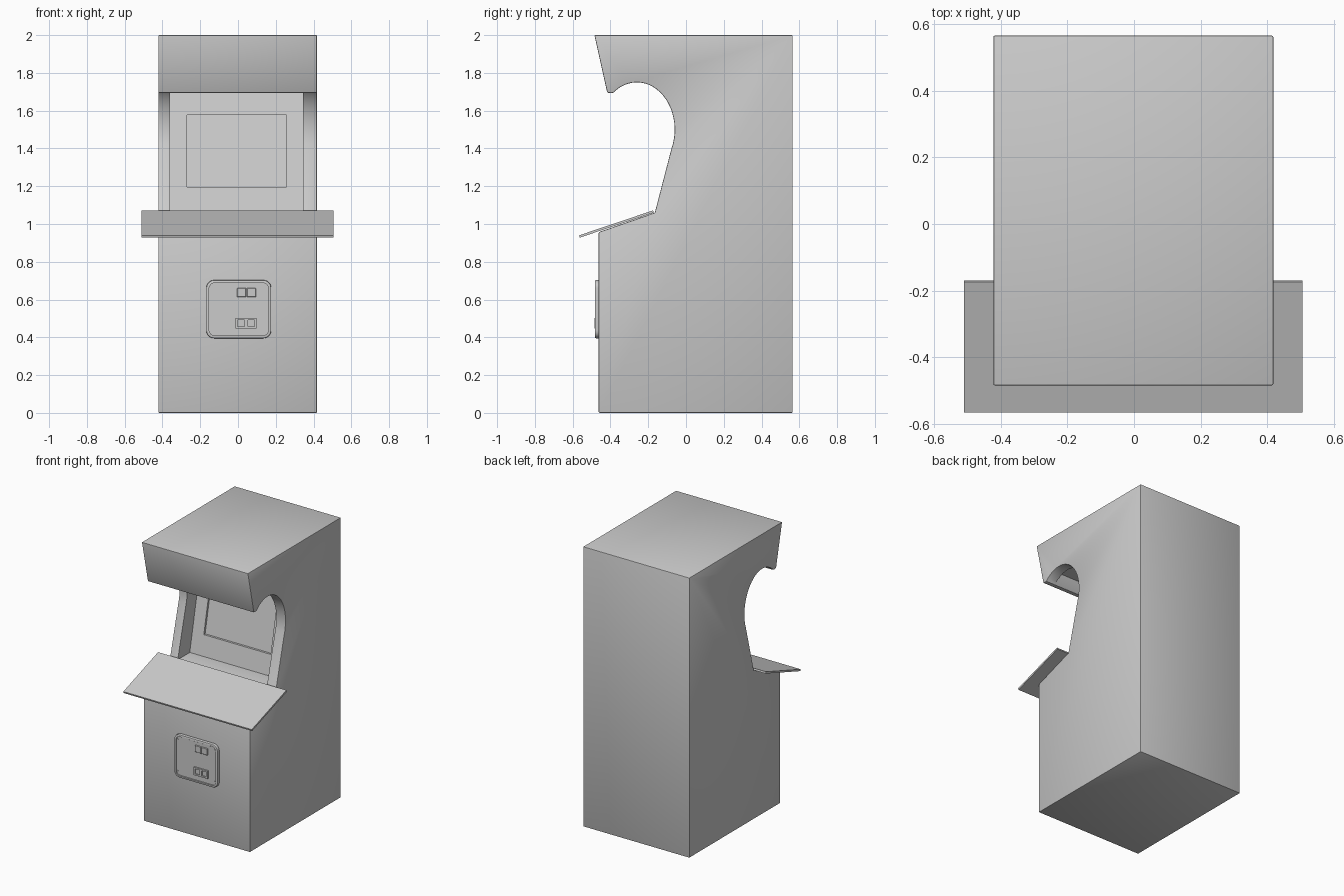
import bpy, bmesh, math
from mathutils import Vector

if "Cube" in bpy.data.objects:
    bpy.data.objects.remove(bpy.data.objects["Cube"])


def prism(name, points, a, b, axis):
    """Extrude a 2D outline from a to b: axis 'x' takes (y,z), axis 'y' takes (x,z)."""
    def place(p, t):
        return (t, p[0], p[1]) if axis == 'x' else (p[0], t, p[1])
    bm = bmesh.new()
    face = bm.faces.new([bm.verts.new(place(p, a)) for p in points])
    res = bmesh.ops.extrude_face_region(bm, geom=[face])
    move = Vector((b - a, 0, 0)) if axis == 'x' else Vector((0, b - a, 0))
    bmesh.ops.translate(bm, vec=move, verts=[g for g in res['geom'] if isinstance(g, bmesh.types.BMVert)])
    bmesh.ops.recalc_face_normals(bm, faces=bm.faces)
    me = bpy.data.meshes.new(name)
    bm.to_mesh(me)
    bm.free()
    ob = bpy.data.objects.new(name, me)
    bpy.context.collection.objects.link(ob)
    return ob


def activate(ob):
    bpy.ops.object.select_all(action='DESELECT')
    ob.select_set(True)
    bpy.context.view_layer.objects.active = ob


def apply_mod(ob, kind, **settings):
    m = ob.modifiers.new(kind, kind)
    for k, v in settings.items():
        setattr(m, k, v)
    activate(ob)
    bpy.ops.object.modifier_apply(modifier=m.name)


def cut(ob, cutter):
    cutter.hide_render = True
    apply_mod(ob, 'BOOLEAN', operation='DIFFERENCE', solver='EXACT', object=cutter)
    bpy.data.objects.remove(cutter)


def bevel(ob, width, segments=2):
    apply_mod(ob, 'BEVEL', width=width, segments=segments, limit_method='ANGLE',
              angle_limit=math.radians(50))


def smooth(ob):
    activate(ob)
    bpy.ops.object.shade_smooth_by_angle(angle=math.radians(30))


def rounded(x0, x1, z0, z1, r, n=6):
    pts = []
    for i, (cx, cz) in enumerate([(x1 - r, z1 - r), (x0 + r, z1 - r), (x0 + r, z0 + r), (x1 - r, z0 + r)]):
        for k in range(n + 1):
            t = math.radians(90 * (i + k / n))
            pts.append((cx + r * math.cos(t), cz + r * math.sin(t)))
    return pts


def rect(x0, x1, z0, z1):
    return [(x0, z0), (x1, z0), (x1, z1), (x0, z1)]


# Cabinet silhouette with the rounded opening for the screen
arc = []
for i in range(25):
    t = math.radians(129 - 153 * i / 24)
    arc.append((-0.26 + 0.2 * math.cos(t), 1.5 + 0.25 * math.sin(t)))
outline = [(-0.462, 0), (0.565, 0), (0.565, 2), (-0.485, 2), (-0.417, 1.695), (-0.397, 1.693)]
outline += arc + [(-0.165, 1.06), (-0.462, 0.957)]
cabinet = prism("cabinet", outline, -0.422, 0.418, 'x')
bevel(cabinet, 0.005)

# Cavity between the side walls: shelf, tilted bezel and hood ceiling
cavity = [(-0.3, 1.055), (-0.03, 1.055), (0.12, 1.77), (-0.355, 1.77), (-0.384, 1.69), (-0.3, 1.6)]
cut(cabinet, prism("cavity_cutter", cavity, -0.36, 0.345, 'x'))

# Recessed screen
screen = [(-0.05, 1.195), (0.015, 1.195), (0.095, 1.578), (0.03, 1.578)]
cut(cabinet, prism("screen_cutter", screen, -0.27, 0.258, 'x'))
smooth(cabinet)

# Sloping control panel, wider than the cabinet
panel = [(-0.562, 0.928), (-0.17, 1.06), (-0.174, 1.072), (-0.566, 0.94)]
prism("control_panel", panel, -0.51, 0.505, 'x')

# Coin door: rounded rim with a sunken plate
door = prism("coin_door", rounded(-0.168, 0.176, 0.395, 0.703, 0.042), -0.483, -0.455, 'y')
bevel(door, 0.006)
cut(door, prism("door_cutter", rounded(-0.153, 0.161, 0.41, 0.688, 0.03), -0.5, -0.474, 'y'))
smooth(door)

# Hinge bar along the top of the door
prism("door_hinge", rect(-0.105, 0.113, 0.678, 0.686), -0.48, -0.473, 'y')

# Corner screws
for i, x in enumerate((-0.143, 0.151)):
    for j, z in enumerate((0.435, 0.66)):
        s = prism(f"door_screw_{i}_{j}", rounded(x - 0.006, x + 0.006, z - 0.006, z + 0.006, 0.0059, 3),
                  -0.478, -0.473, 'y')
        smooth(s)

# Coin slot buttons above
for i, x in enumerate((-0.005, 0.047)):
    button = prism(f"coin_button_{i}", rect(x, x + 0.048, 0.613, 0.66), -0.483, -0.473, 'y')
    bevel(button, 0.002, 1)

# Coin return frame below with two openings
frame = prism("coin_return", rect(-0.012, 0.098, 0.447, 0.503), -0.485, -0.473, 'y')
for x in (-0.002, 0.052):
    cut(frame, prism("return_cutter", rect(x, x + 0.036, 0.457, 0.493), -0.5, -0.477, 'y'))
